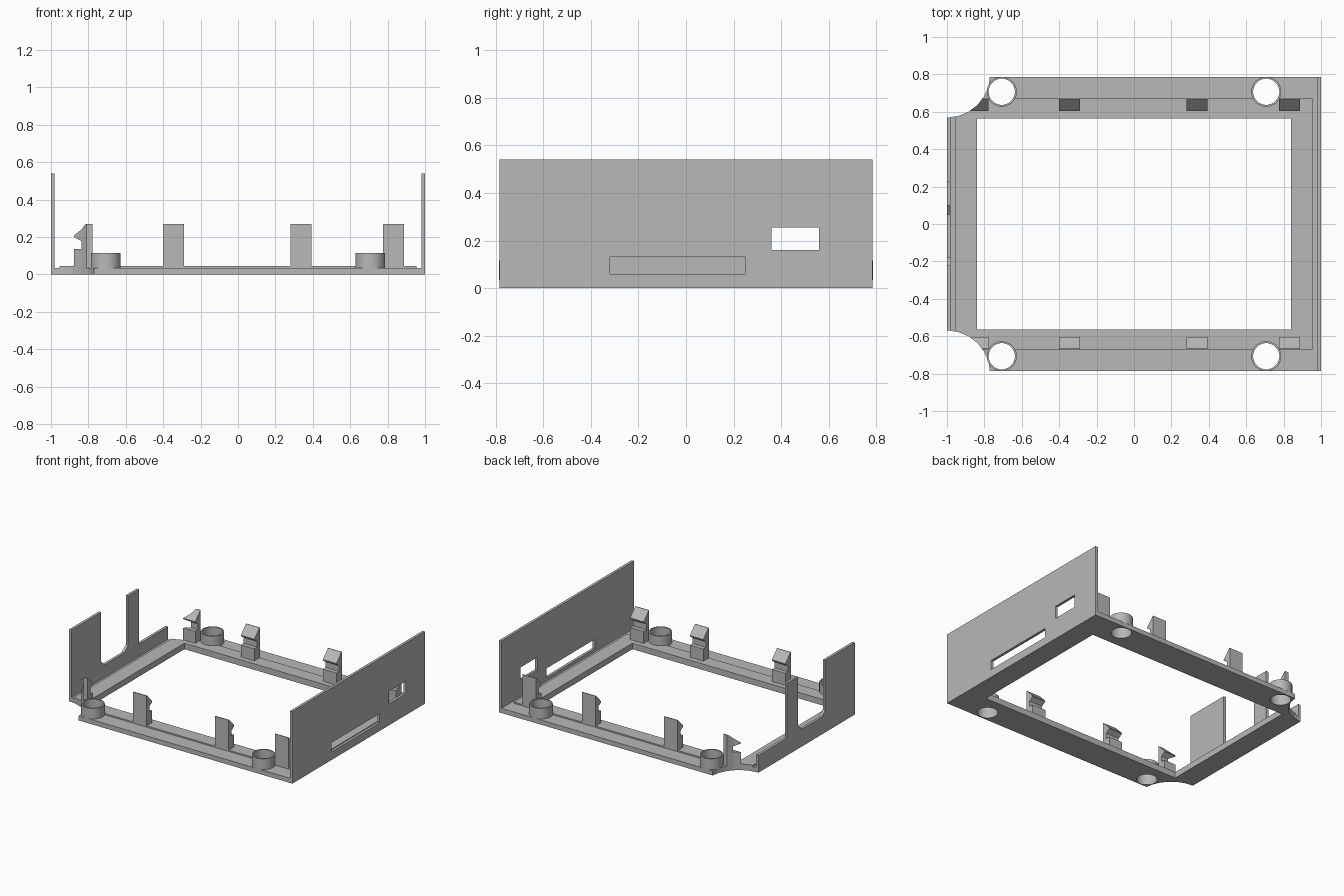
import bpy
import bmesh
from mathutils import Matrix, Vector

cube = bpy.data.objects.get("Cube")
if cube:
    bpy.data.objects.remove(cube, do_unlink=True)

GREY = (0.48, 0.48, 0.48, 1.0)
grey = bpy.data.materials.new("plain grey plastic")
grey.use_nodes = True
grey.diffuse_color = GREY
grey.node_tree.nodes["Principled BSDF"].inputs["Base Color"].default_value = GREY

HALF_Y = 0.785
BASE_TOP = 0.035
WALL_TOP = 0.54
WALL = 0.02
BOSS = 0.707


def finish(name, bm):
    bmesh.ops.recalc_face_normals(bm, faces=bm.faces)
    mesh = bpy.data.meshes.new(name)
    bm.to_mesh(mesh)
    bm.free()
    mesh.materials.append(grey)
    obj = bpy.data.objects.new(name, mesh)
    bpy.context.collection.objects.link(obj)
    return obj


def box(name, x, y, z):
    bm = bmesh.new()
    lo, hi = Vector((x[0], y[0], z[0])), Vector((x[1], y[1], z[1]))
    bmesh.ops.create_cube(bm, size=1, matrix=Matrix.Translation((lo + hi) / 2)
                          @ Matrix.Diagonal((*(hi - lo), 1)))
    return finish(name, bm)


def cylinder(name, x, y, radius, z, sides):
    bm = bmesh.new()
    bmesh.ops.create_cone(bm, cap_ends=True, segments=sides, radius1=radius,
                          radius2=radius, depth=z[1] - z[0],
                          matrix=Matrix.Translation((x, y, sum(z) / 2)))
    return finish(name, bm)


def extrude_x(name, profile, x0, x1):
    """Extrude a (y, z) profile along x."""
    bm = bmesh.new()
    face = bm.faces.new([bm.verts.new((x0, y, z)) for y, z in profile])
    new = bmesh.ops.extrude_face_region(bm, geom=[face])["geom"]
    verts = [v for v in new if isinstance(v, bmesh.types.BMVert)]
    bmesh.ops.translate(bm, verts=verts, vec=(x1 - x0, 0, 0))
    return finish(name, bm)


def cut(obj, *cutters):
    bpy.context.view_layer.objects.active = obj
    for cutter in cutters:
        mod = obj.modifiers.new("cut", "BOOLEAN")
        mod.operation = "DIFFERENCE"
        mod.solver = "EXACT"
        mod.object = cutter
        bpy.ops.object.modifier_apply(modifier=mod.name)


# Cutters: centre opening, screw holes, scooped corners, wall slots
opening = box("opening_cutter", (-0.84, 0.84), (-0.565, 0.565), (-1, 1))
holes = {(sx, sy): cylinder("hole_cutter", sx * BOSS, sy * BOSS, 0.07, (-1, 1), 48)
         for sx in (-1, 1) for sy in (-1, 1)}
scoops = {s: cylinder("scoop_cutter", -1, s * 0.8, 0.231, (-1, 1), 24)
          for s in (-1, 1)}
slots = [box("port_cutter", (0.9, 1.1), (0.36, 0.56), (0.16, 0.255)),
         box("long_slot_cutter", (0.9, 1.1), (-0.32, 0.25), (0.06, 0.13))]

# Base frame and the slightly raised rim around the opening
frame = box("base_frame", (-1 + WALL, 1 - WALL), (-HALF_Y, HALF_Y), (0, BASE_TOP))
rim = box("raised_rim", (-0.955, 0.955), (-0.67, 0.67), (BASE_TOP, 0.045))
for part in (frame, rim):
    cut(part, opening, *holes.values(), *scoops.values())

# Full end wall with its two slots
end_wall = box("slotted_end_wall", (1 - WALL, 1), (-HALF_Y, HALF_Y), (0, WALL_TOP))
cut(end_wall, *slots)

# Opposite end wall: broad panel, chamfered notch, narrow post, low ledge
extrude_x("notched_end_wall", [
    (-0.57, 0), (0.57, 0), (0.57, 0.13), (0.23, 0.13), (0.23, WALL_TOP),
    (0.1, WALL_TOP), (0.1, 0.17), (0.05, 0.13), (-0.18, 0.13),
    (-0.22, 0.17), (-0.22, WALL_TOP), (-0.57, WALL_TOP)], -1, -1 + WALL)

# Tubular screw bosses
for (sx, sy), hole in holes.items():
    boss = cylinder("screw_boss", sx * BOSS, sy * BOSS, 0.08, (BASE_TOP, 0.115), 48)
    cut(boss, hole)
    bpy.ops.object.select_all(action="DESELECT")
    boss.select_set(True)
    bpy.ops.object.shade_smooth_by_angle()

# Snap clips: support block, recessed neck and sloped hook facing inward
CLIP = [(0.67, BASE_TOP), (0.605, BASE_TOP), (0.605, 0.135), (0.638, 0.135),
        (0.638, 0.178), (0.605, 0.2), (0.605, 0.207), (0.665, 0.27), (0.67, 0.27)]
for side in (-1, 1):
    profile = [(side * y, z) for y, z in CLIP]
    for x in (-0.89, -0.4, 0.28, 0.775):
        clip = extrude_x("snap_clip", profile, x, x + 0.112)
        if x < -0.8:
            cut(clip, scoops[side])

# Remove the cutters
for cutter in [opening, *holes.values(), *scoops.values(), *slots]:
    bpy.data.objects.remove(cutter, do_unlink=True)
